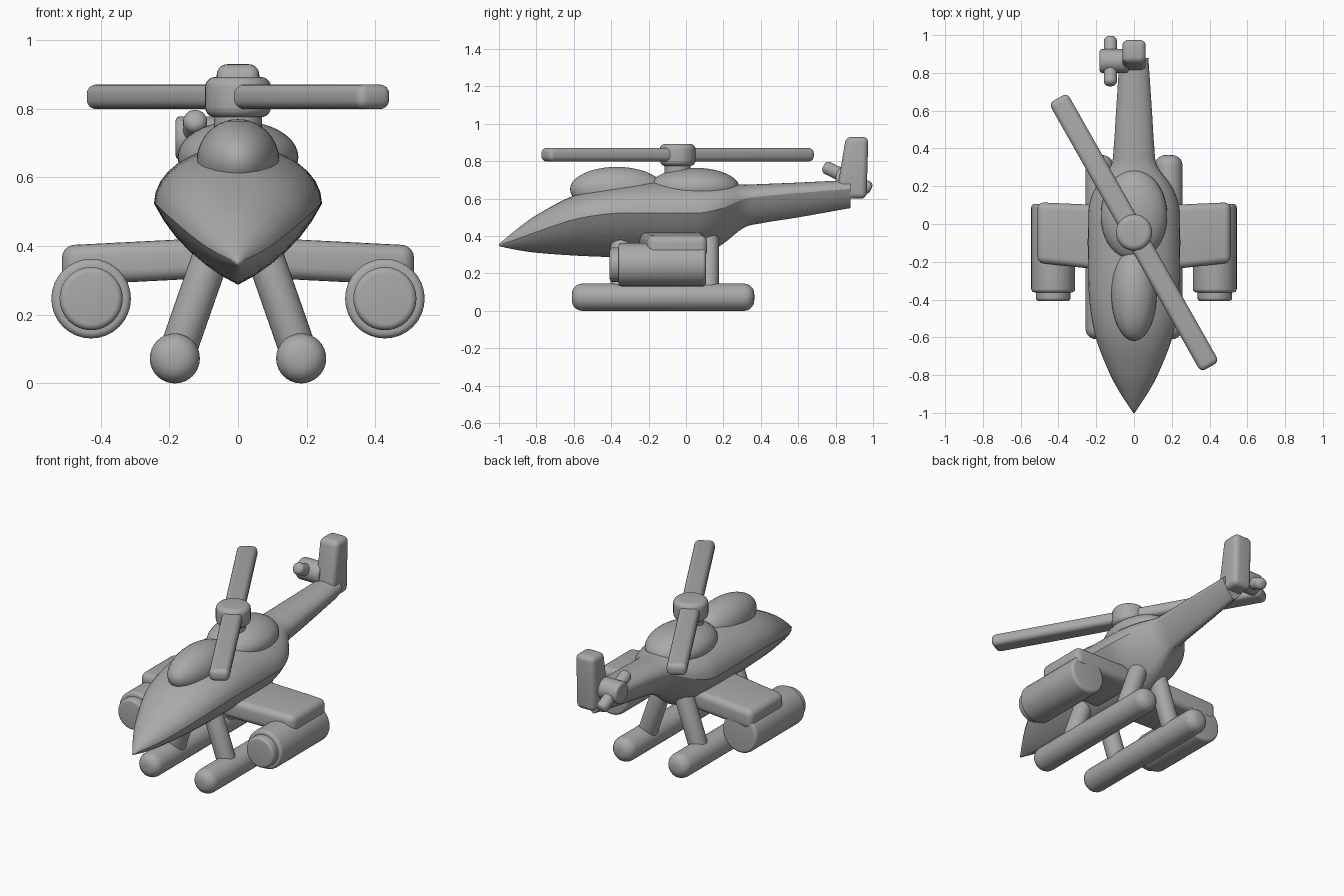
import bpy, bmesh, math
from mathutils import Vector, Matrix

if "Cube" in bpy.data.objects:
    bpy.data.objects.remove(bpy.data.objects["Cube"])

grey = bpy.data.materials.new("plain_grey")
grey.diffuse_color = (0.4, 0.4, 0.4, 1)
grey.use_nodes = True
grey.node_tree.nodes["Principled BSDF"].inputs["Base Color"].default_value = grey.diffuse_color


def finish(name, bm, bevel=0.0, by_angle=True):
    """Round the hard edges, then turn the bmesh into a smooth-shaded object."""
    bmesh.ops.recalc_face_normals(bm, faces=bm.faces[:])
    if bevel:
        hard = [e for e in bm.edges if e.calc_face_angle(0) > 0.6]
        bmesh.ops.bevel(bm, geom=hard, offset=bevel, segments=5, profile=0.5,
                        affect='EDGES', clamp_overlap=True)
    for f in bm.faces:
        f.smooth = True
    mesh = bpy.data.meshes.new(name)
    bm.to_mesh(mesh)
    bm.free()
    mesh.materials.append(grey)
    ob = bpy.data.objects.new(name, mesh)
    bpy.context.collection.objects.link(ob)
    if by_angle:
        bpy.ops.object.select_all(action='DESELECT')
        ob.select_set(True)
        bpy.context.view_layer.objects.active = ob
        bpy.ops.object.shade_smooth_by_angle(angle=math.radians(35))
    return ob


def rod(name, a, b, r, bevel=0.0):
    """Cylinder between two points."""
    a, b = Vector(a), Vector(b)
    d = b - a
    m = Matrix.Translation((a + b) / 2) @ d.to_track_quat('Z', 'Y').to_matrix().to_4x4()
    bm = bmesh.new()
    bmesh.ops.create_cone(bm, cap_ends=True, segments=32, radius1=r, radius2=r,
                          depth=d.length, matrix=m)
    return finish(name, bm, bevel)


def block(name, quad_a, quad_b, bevel):
    """Rounded block between two four-point ends."""
    bm = bmesh.new()
    a = [bm.verts.new(p) for p in quad_a]
    b = [bm.verts.new(p) for p in quad_b]
    bm.faces.new(a)
    bm.faces.new(b)
    for i in range(4):
        j = (i + 1) % 4
        bm.faces.new((a[i], a[j], b[j], b[i]))
    return finish(name, bm, bevel)


def dome(name, centre, radii):
    bm = bmesh.new()
    bmesh.ops.create_uvsphere(bm, u_segments=40, v_segments=20, radius=1,
                              matrix=Matrix.Translation(centre) @ Matrix.Diagonal((*radii, 1)))
    return finish(name, bm)


# Fuselage stations: y, half width, chine height, top height, keel height
stations = [
    (-1.00, 0.004, 0.352, 0.358, 0.346),
    (-0.90, 0.070, 0.385, 0.440, 0.325),
    (-0.80, 0.125, 0.422, 0.512, 0.311),
    (-0.60, 0.203, 0.488, 0.617, 0.296),
    (-0.40, 0.237, 0.520, 0.668, 0.288),
    (-0.20, 0.244, 0.524, 0.690, 0.288),
    (0.00, 0.244, 0.524, 0.692, 0.290),
    (0.10, 0.238, 0.526, 0.688, 0.305),
    (0.20, 0.200, 0.552, 0.682, 0.360),
    (0.31, 0.122, 0.598, 0.675, 0.445),
    (0.40, 0.108, 0.612, 0.678, 0.468),
    (0.60, 0.095, 0.630, 0.686, 0.500),
    (0.88, 0.076, 0.652, 0.700, 0.550),
]


def smooth_stations(pts, steps=4):
    out = []
    for i in range(len(pts) - 1):
        p1, p2 = pts[i], pts[i + 1]
        p0, p3 = pts[max(i - 1, 0)], pts[min(i + 2, len(pts) - 1)]
        h = p2[0] - p1[0]
        for k in range(steps):
            t = k / steps
            row = [p1[0] + h * t]
            for c in range(1, 5):
                m1 = (p2[c] - p0[c]) / (p2[0] - p0[0]) * h
                m2 = (p3[c] - p1[c]) / (p3[0] - p1[0]) * h
                row.append((2*t**3 - 3*t**2 + 1) * p1[c] + (t**3 - 2*t**2 + t) * m1
                           + (3*t**2 - 2*t**3) * p2[c] + (t**3 - t**2) * m2)
            out.append(row)
    return out + [list(pts[-1])]


def section(y, w, zc, zt, zb):
    """Rounded roof above the chine, slightly bulged V below it."""
    n, m = 16, 6
    ring = []
    for i in range(n + 1):
        a = math.pi * i / n
        ring.append((w * math.cos(a), y, zc + (zt - zc) * math.sin(a)))
    lower = []
    for i in range(1, m + 1):
        t = i / m
        bulge = 0.085 * 4 * t * (1 - t)
        lower.append((w * (1 - t + bulge), zc - (zc - zb) * (t + bulge)))
    ring += [(-x, y, z) for x, z in lower]
    ring += [(x, y, z) for x, z in lower[-2::-1]]
    return ring


bm = bmesh.new()
rings = [[bm.verts.new(p) for p in section(*s)] for s in smooth_stations(stations)]
count = len(rings[0])
for r0, r1 in zip(rings, rings[1:]):
    for i in range(count):
        j = (i + 1) % count
        bm.faces.new((r0[i], r0[j], r1[j], r1[i]))
    for i in (0, 16):   # sharp chine on both sides
        bm.edges.get((r0[i], r1[i])).smooth = False
bm.faces.new(rings[0])
for e in bm.faces.new(rings[-1]).edges:
    e.smooth = False
finish("fuselage", bm, by_angle=False)

# Canopy and engine housing
dome("canopy", (0, -0.37, 0.65), (0.12, 0.25, 0.12))
dome("engine_housing", (0, 0.045, 0.66), (0.176, 0.24, 0.105))

# Main rotor
HY = -0.045
rod("rotor_mast", (0, HY, 0.68), (0, HY, 0.80), 0.07)
rod("rotor_hub", (0, HY, 0.775), (0, HY, 0.893), 0.096, 0.03)
turn = Matrix.Translation((0, HY, 0.835)) @ Matrix.Rotation(math.radians(-60.5), 4, 'Z')


def blade_end(x):
    return [turn @ Vector((x, y * 0.056, z * 0.036))
            for y, z in ((-1, -1), (1, -1), (1, 1), (-1, 1))]


block("rotor_blades", blade_end(-0.817), blade_end(0.817), 0.028)

# Tail fin and tail rotor
block("tail_fin",
      [(-0.062, 0.80, 0.60), (0.062, 0.80, 0.60), (0.062, 0.965, 0.60), (-0.062, 0.965, 0.60)],
      [(-0.062, 0.855, 0.93), (0.062, 0.855, 0.93), (0.062, 0.975, 0.93), (-0.062, 0.975, 0.93)],
      0.03)
rod("tail_rotor_hub", (-0.182, 0.863, 0.715), (-0.03, 0.863, 0.715), 0.063, 0.014)
rod("tail_rotor_blades", (-0.125, 0.735, 0.774), (-0.125, 0.99, 0.650), 0.035, 0.025)

# Paired parts
for side, s in (("left", -1), ("right", 1)):
    # Stub wing
    block(side + "_wing",
          [(s * 0.06, -0.255, 0.308), (s * 0.06, 0.095, 0.308),
           (s * 0.06, 0.095, 0.425), (s * 0.06, -0.255, 0.425)],
          [(s * 0.513, -0.205, 0.285), (s * 0.513, 0.115, 0.285),
           (s * 0.513, 0.115, 0.402), (s * 0.513, -0.205, 0.402)], 0.036)
    # Weapon pod with nose cap
    rod(side + "_pod", (s * 0.428, -0.362, 0.247), (s * 0.428, 0.106, 0.247), 0.116, 0.018)
    rod(side + "_pod_cap", (s * 0.428, -0.408, 0.247), (s * 0.428, -0.30, 0.247), 0.092, 0.018)
    # Landing skid and its two struts
    rod(side + "_skid", (s * 0.184, -0.61, 0.073), (s * 0.184, 0.365, 0.073), 0.073, 0.055)
    for place, y in (("front", -0.35), ("rear", 0.122)):
        rod(f"{side}_{place}_strut", (s * 0.182, y, 0.075), (s * 0.065, y, 0.41), 0.054, 0.03)
